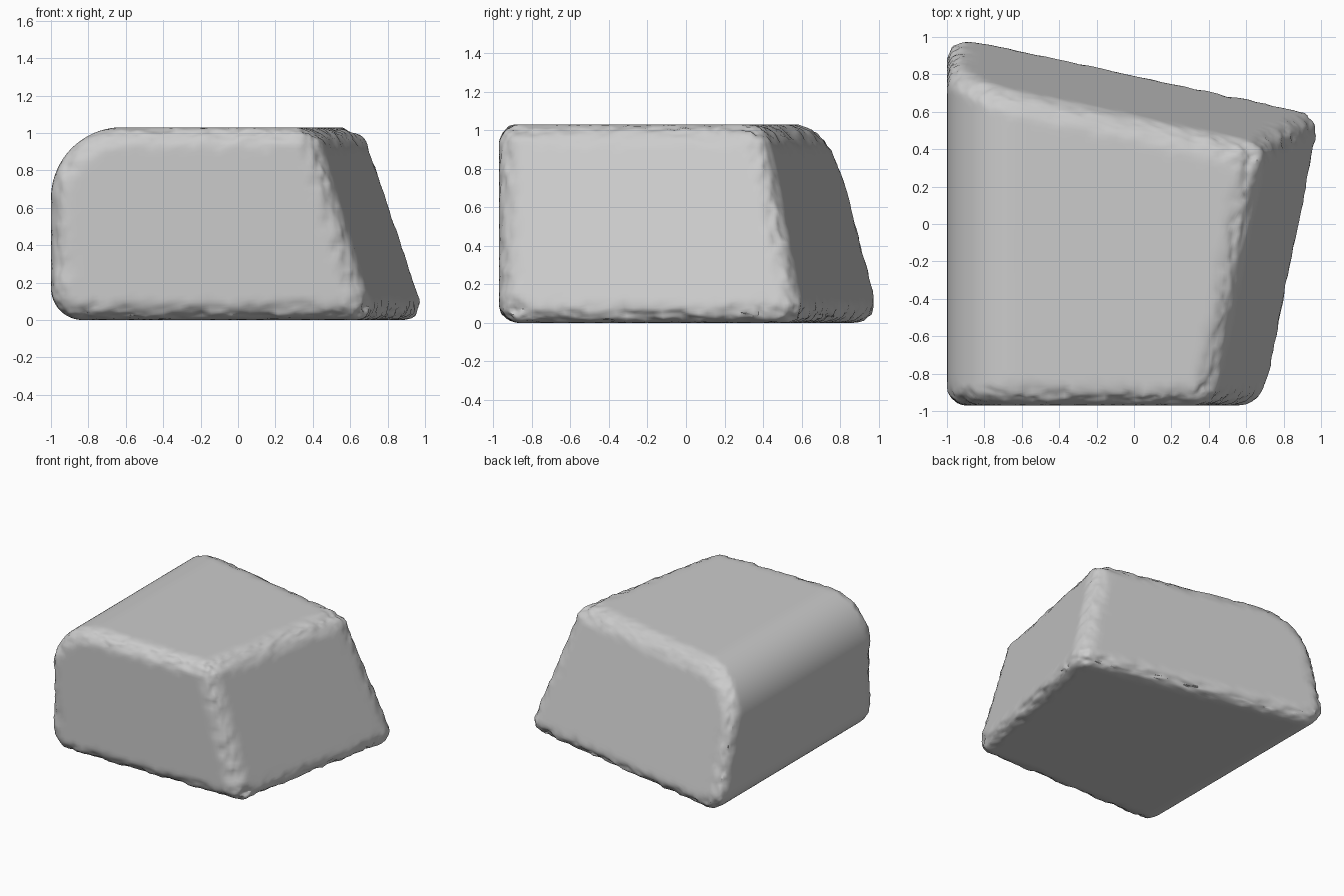
import bpy, bmesh, math
from mathutils import Vector, noise

cube = bpy.data.objects.get("Cube")
if cube:
    bpy.data.objects.remove(cube, do_unlink=True)

HEIGHT, FRONT, LEFT = 1.03, -0.97, -1.0
CENTRE = Vector((-0.1, -0.1, 0.5))


def right_x(y, z):
    return 0.91 + 0.2 * y - 0.3 * z


def back_y(x, z):
    return 0.82 - 0.215 * x - 0.26 * z


# Distance to two or more sides, with the meeting edge rounded
def rounded(sides, radius):
    over = [d + radius for d in sides]
    return math.hypot(*(max(d, 0) for d in over)) + min(max(over), 0) - radius


# Stone surface: clean big rounding on one flank, chipped edges elsewhere
def surface(p):
    right = (p.x - right_x(p.y, p.z)) / math.hypot(1, 0.2, 0.3)
    back = (p.y - back_y(p.x, p.z)) / math.hypot(1, 0.215, 0.26)
    flank = rounded((LEFT - p.x, p.z - HEIGHT), 0.38)
    flank = rounded((flank, -p.z), 0.17)
    chips = noise.noise(p * 11) * 0.03 + noise.noise(p * 24) * 0.025
    return rounded((flank, FRONT - p.y, right, back), 0.125 + chips)


# Point of the sharp-edged block for a unit-cube position
def block_point(u, v, w):
    x, y, z = 0.0, 0.0, w * HEIGHT
    for _ in range(8):
        x = LEFT + u * (right_x(y, z) - LEFT)
        y = FRONT + v * (back_y(x, z) - FRONT)
    return Vector((x, y, z))


# Spread grid lines closer together near the edges
def spread(t):
    return 0.5 + 0.35 * math.sin(math.pi * t) + 0.3 * t


bm = bmesh.new()
bmesh.ops.create_cube(bm, size=1)
bmesh.ops.subdivide_edges(bm, edges=bm.edges[:], cuts=43, use_grid_fill=True)
for vert in bm.verts:
    corner = block_point(*(spread(c) for c in vert.co))
    ray = corner - CENTRE
    low, high = 0.3, 1.05
    for _ in range(18):
        mid = (low + high) / 2
        if surface(CENTRE + ray * mid) < 0:
            low = mid
        else:
            high = mid
    vert.co = CENTRE + ray * low
bmesh.ops.triangulate(bm, faces=bm.faces[:])
bmesh.ops.recalc_face_normals(bm, faces=bm.faces[:])

mesh = bpy.data.meshes.new("stone_block")
bm.to_mesh(mesh)
bm.free()
stone = bpy.data.objects.new("stone_block", mesh)
bpy.context.collection.objects.link(stone)

# Plain grey stone
grey = bpy.data.materials.new("stone_grey")
grey.use_nodes = True
colour = (0.6, 0.6, 0.6, 1)
grey.diffuse_color = colour
grey.node_tree.nodes["Principled BSDF"].inputs["Base Color"].default_value = colour
mesh.materials.append(grey)

bpy.ops.object.select_all(action='DESELECT')
stone.select_set(True)
bpy.context.view_layer.objects.active = stone
bpy.ops.object.shade_smooth_by_angle(angle=math.radians(35))
